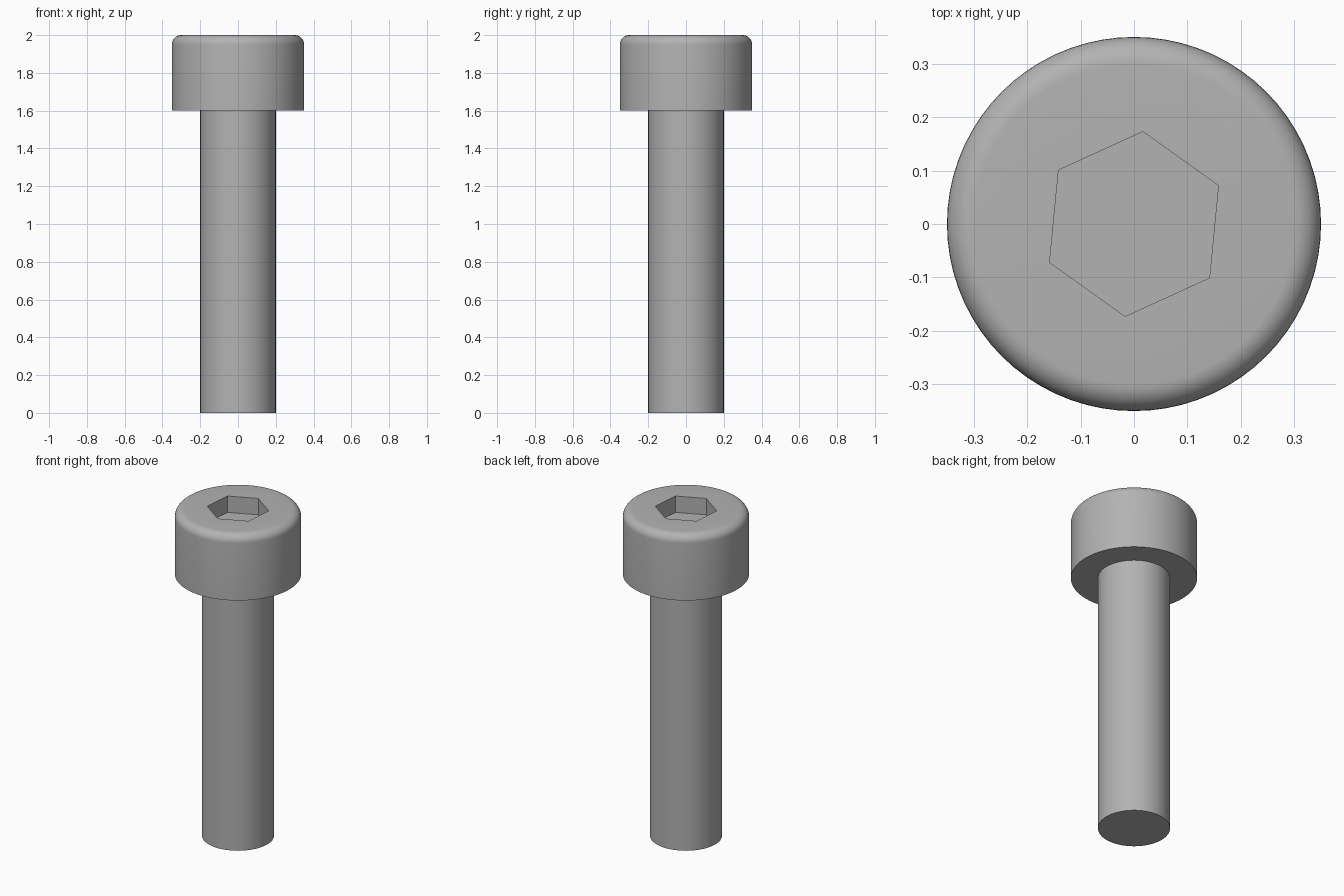
import bpy
import bmesh
from math import sin, cos, pi, radians

SEGMENTS = 72
SHANK_R, HEAD_R = 0.2, 0.35
HEAD_Z, TOP_Z = 1.6, 2.0
FILLET = 0.05
SOCKET_R, SOCKET_DEPTH, SOCKET_TURN = 0.1735, 0.1, radians(24.5)

cube = bpy.data.objects.get("Cube")
if cube:
    bpy.data.objects.remove(cube, do_unlink=True)

steel = bpy.data.materials.new("steel_grey")
steel.use_nodes = True
colour = (0.45, 0.45, 0.45, 1)
steel.diffuse_color = colour
steel.node_tree.nodes["Principled BSDF"].inputs["Base Color"].default_value = colour


def ring(bm, radius, z, count=SEGMENTS, turn=0.0):
    """Closed loop of vertices around the z axis."""
    angles = [turn + 2 * pi * i / count for i in range(count)]
    return [bm.verts.new((radius * cos(a), radius * sin(a), z)) for a in angles]


def bridge(bm, lower, upper):
    """Band of quads joining two rings of equal size."""
    n = len(lower)
    for i in range(n):
        j = (i + 1) % n
        bm.faces.new((lower[i], lower[j], upper[j], upper[i]))


def lathe(bm, profile):
    rings = [ring(bm, r, z) for r, z in profile]
    for lower, upper in zip(rings, rings[1:]):
        bridge(bm, lower, upper)
    return rings


def loop_edges(bm, verts):
    pairs = zip(verts, verts[1:] + verts[:1])
    return [bm.edges.get(p) or bm.edges.new(p) for p in pairs]


def finish(bm, name):
    bmesh.ops.recalc_face_normals(bm, faces=bm.faces)
    mesh = bpy.data.meshes.new(name)
    bm.to_mesh(mesh)
    bm.free()
    mesh.materials.append(steel)
    obj = bpy.data.objects.new(name, mesh)
    bpy.context.collection.objects.link(obj)
    bpy.ops.object.select_all(action='DESELECT')
    obj.select_set(True)
    bpy.context.view_layer.objects.active = obj
    bpy.ops.object.shade_smooth_by_angle(angle=radians(30))


# Shank: plain cylinder with a flat end, open where it meets the head
bm = bmesh.new()
rings = lathe(bm, [(SHANK_R, 0), (SHANK_R, HEAD_Z)])
bm.faces.new(rings[0][::-1])
finish(bm, "shank")

# Head: flat underside, straight wall and rounded top edge
bm = bmesh.new()
arc = [i / 8 * pi / 2 for i in range(9)]
profile = [(SHANK_R, HEAD_Z), (HEAD_R, HEAD_Z)]
profile += [(HEAD_R - FILLET * (1 - cos(a)), TOP_Z - FILLET * (1 - sin(a))) for a in arc]
rim = lathe(bm, profile)[-1]

# Hexagonal socket: walls and floor, then the top face around it
mouth = ring(bm, SOCKET_R, TOP_Z, 6, SOCKET_TURN)
floor = ring(bm, SOCKET_R, TOP_Z - SOCKET_DEPTH, 6, SOCKET_TURN)
bridge(bm, floor, mouth)
bm.faces.new(floor)
edges = loop_edges(bm, rim) + loop_edges(bm, mouth)
bmesh.ops.triangle_fill(bm, edges=edges, use_beauty=True, normal=(0, 0, 1))
finish(bm, "head")
